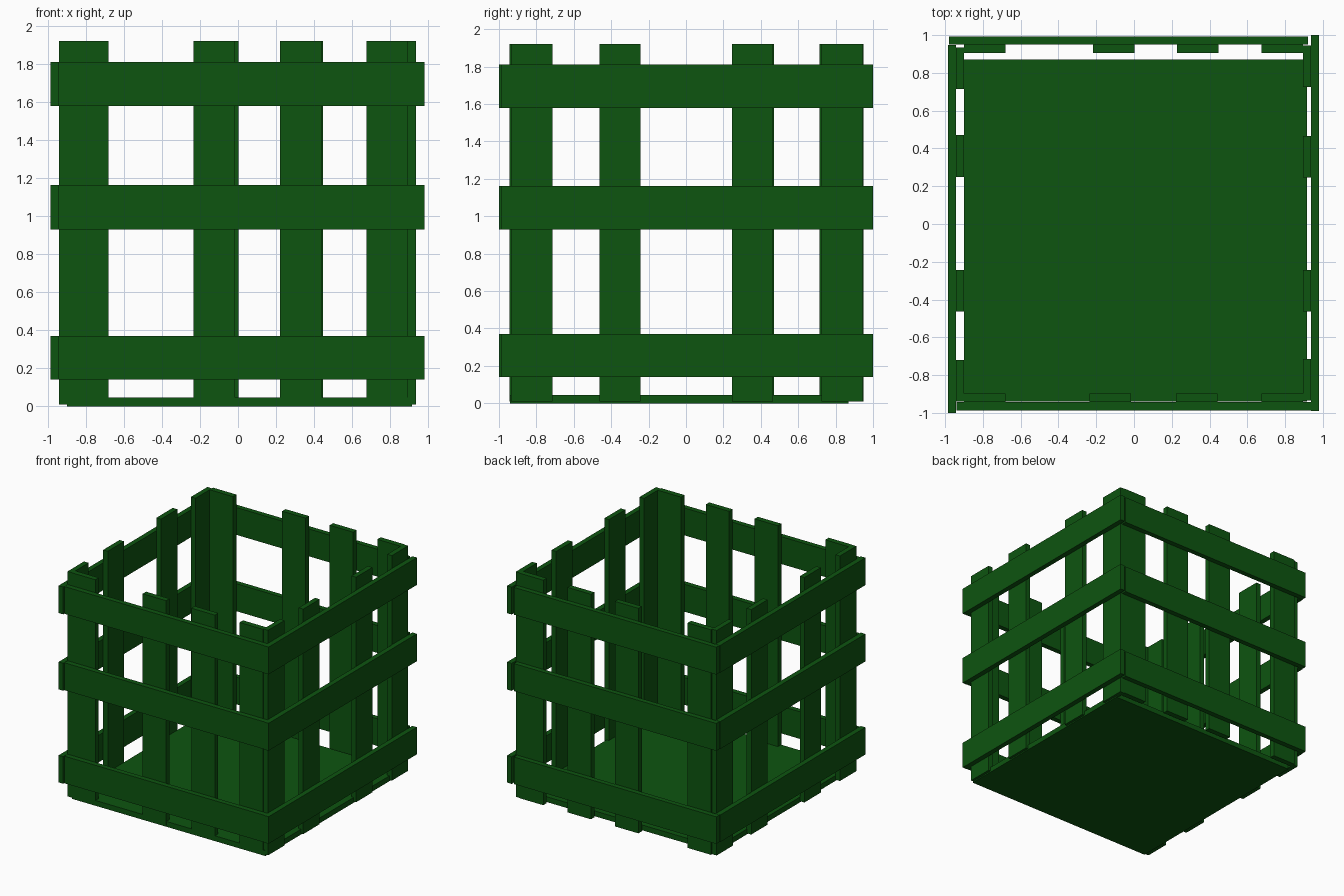
import bpy

if "Cube" in bpy.data.objects:
    bpy.data.objects.remove(bpy.data.objects["Cube"])

green = bpy.data.materials.new("green_paint")
green.diffuse_color = (0.004, 0.09, 0.005, 1)
green.use_nodes = True
green.node_tree.nodes["Principled BSDF"].inputs["Base Color"].default_value = green.diffuse_color


def board(name, x, y, z):
    """Box spanning the given (min, max) ranges."""
    bpy.ops.mesh.primitive_cube_add(size=1, location=[(a + b) / 2 for a, b in (x, y, z)])
    ob = bpy.context.object
    ob.name = name
    ob.scale = [b - a for a, b in (x, y, z)]
    bpy.ops.object.transform_apply(location=False, rotation=False, scale=True)
    ob.data.materials.append(green)


# Solid floor panel
board("floor", (-0.90, 0.915), (-0.94, 0.87), (0, 0.045))

# Three rings of horizontal rails, overlapping at the corners
for i, z in enumerate([(0.14, 0.37), (0.93, 1.163), (1.578, 1.81)], 1):
    board(f"front_rail_{i}", (-0.94, 0.937), (-0.987, -0.943), z)
    board(f"back_rail_{i}", (-0.98, 0.922), (0.95, 0.993), z)
    board(f"left_rail_{i}", (-0.985, -0.942), (-1.0, 0.948), z)
    board(f"right_rail_{i}", (0.937, 0.98), (-0.99, 1.0), z)

# Upright slats inside the rails, slightly uneven from side to side
W = 0.22
SLAT_Z = (0.01, 1.92)
sides = {
    "front": ((-0.943, -0.897), [-0.79, -0.125, 0.332, 0.785]),
    "back": ((0.904, 0.95), [-0.79, -0.108, 0.338, 0.785]),
    "left": ((-0.942, -0.899), [-0.83, -0.353, 0.36, 0.825]),
    "right": ((0.894, 0.937), [-0.825, -0.353, 0.355, 0.835]),
}
for side, (depth, centres) in sides.items():
    for i, c in enumerate(centres, 1):
        span = (c - W / 2, c + W / 2)
        x, y = (span, depth) if side in ("front", "back") else (depth, span)
        board(f"{side}_slat_{i}", x, y, SLAT_Z)
